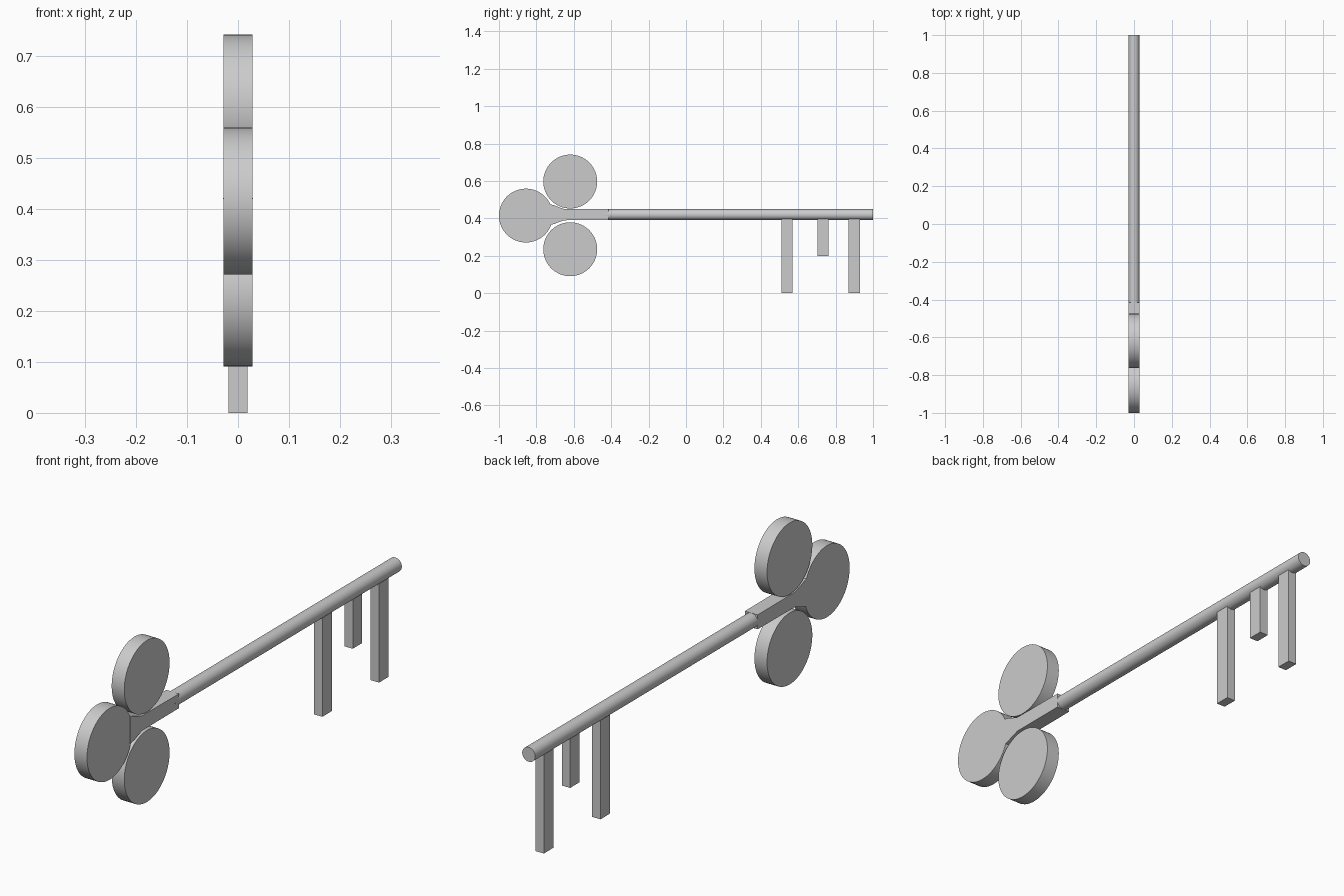
import bpy, bmesh, math

if "Cube" in bpy.data.objects:
    bpy.data.objects.remove(bpy.data.objects["Cube"])


def cylinder(name, radius, depth, loc, rot, sides):
    bpy.ops.mesh.primitive_cylinder_add(vertices=sides, radius=radius, depth=depth,
                                        location=loc, rotation=rot)
    ob = bpy.context.object
    ob.name = name
    bpy.ops.object.shade_smooth_by_angle(angle=math.radians(30))
    return ob


def prism(name, profile, half):
    """Extrude a (y, z) outline across x from -half to +half."""
    bm = bmesh.new()
    face = bm.faces.new([bm.verts.new((-half, y, z)) for y, z in profile])
    out = bmesh.ops.extrude_face_region(bm, geom=[face])
    moved = [v for v in out["geom"] if isinstance(v, bmesh.types.BMVert)]
    bmesh.ops.translate(bm, verts=moved, vec=(2 * half, 0, 0))
    bmesh.ops.recalc_face_normals(bm, faces=bm.faces)
    mesh = bpy.data.meshes.new(name)
    bm.to_mesh(mesh)
    bm.free()
    ob = bpy.data.objects.new(name, mesh)
    bpy.context.collection.objects.link(ob)
    return ob


# Clover-shaped bow: three round discs
for name, y, z in (("bow_disc_end", -0.856, 0.415),
                   ("bow_disc_top", -0.619, 0.597),
                   ("bow_disc_bottom", -0.619, 0.235)):
    cylinder(name, 0.144, 0.056, (0, y, z), (0, math.pi / 2, 0), 64)

# Flared square neck joining the discs to the shaft
upper = [(-0.725, 0.055), (-0.705, 0.05), (-0.68, 0.04), (-0.65, 0.03), (-0.415, 0.029)]
outline = [(y, 0.42 + h) for y, h in upper] + [(y, 0.42 - h) for y, h in reversed(upper)]
prism("neck", outline, 0.0285)

# Round shaft
cylinder("shaft", 0.029, 1.44, (0, 0.28, 0.42), (math.pi / 2, 0, 0), 32)

# Teeth hanging below the shaft
for i, (y, bottom) in enumerate(((0.54, 0.0), (0.733, 0.2), (0.9, 0.0))):
    prism(f"tooth_{i + 1}", [(y - 0.03, bottom), (y + 0.03, bottom),
                             (y + 0.03, 0.41), (y - 0.03, 0.41)], 0.0185)
